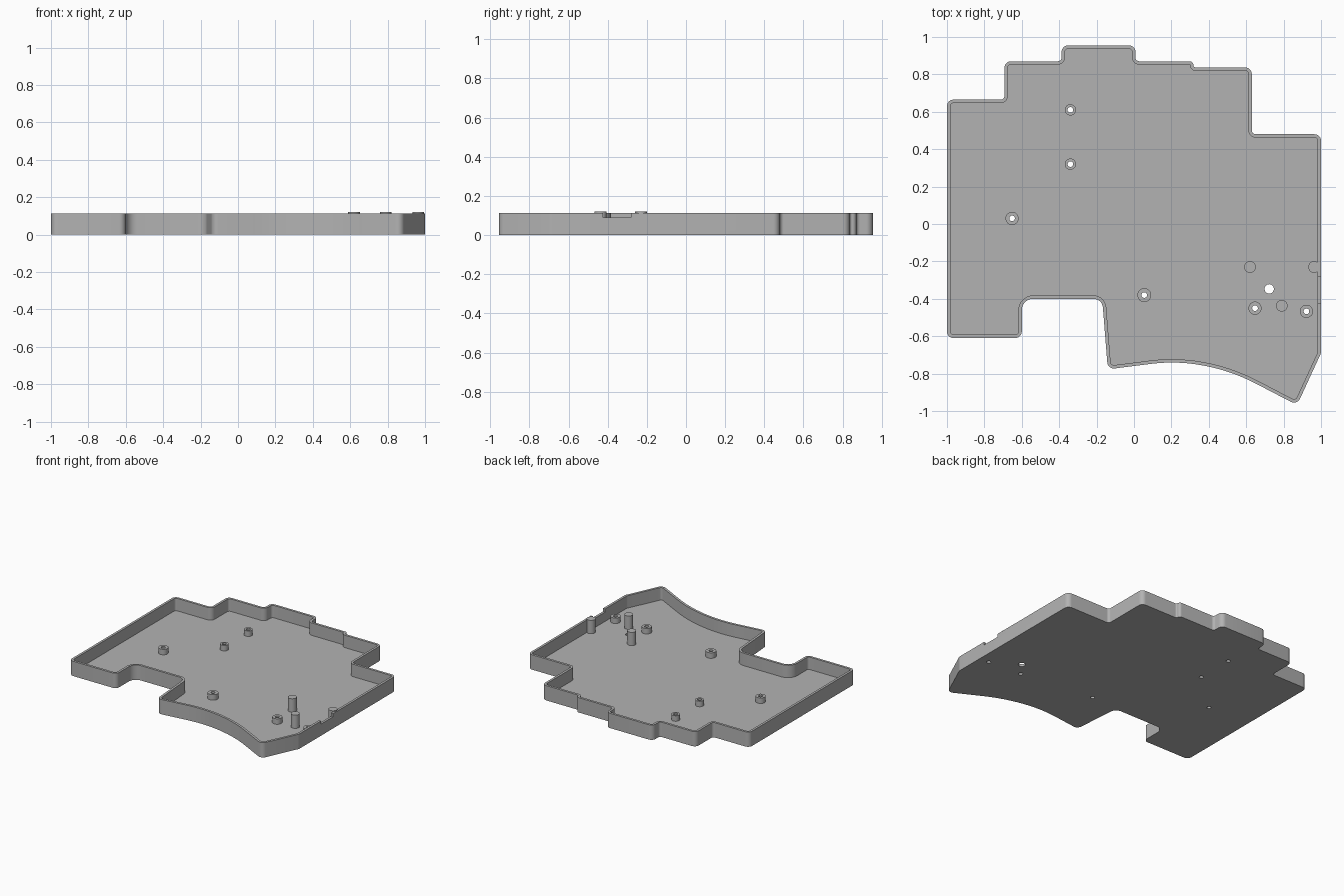
import bpy, bmesh, math
from mathutils import Vector

if "Cube" in bpy.data.objects:
    bpy.data.objects.remove(bpy.data.objects["Cube"], do_unlink=True)

grey = bpy.data.materials.new("plain grey")
grey.use_nodes = True
COLOUR = (0.45, 0.45, 0.45, 1)
grey.diffuse_color = COLOUR
grey.node_tree.nodes["Principled BSDF"].inputs["Base Color"].default_value = COLOUR

HEIGHT, FLOOR, WALL = 0.113, 0.018, 0.018
BOSS_TOP, PEG_TOP = 0.06, 0.12
R = 0.035


def finish(bm, name):
    bmesh.ops.recalc_face_normals(bm, faces=bm.faces)
    mesh = bpy.data.meshes.new(name)
    bm.to_mesh(mesh)
    bm.free()
    mesh.materials.append(grey)
    obj = bpy.data.objects.new(name, mesh)
    bpy.context.collection.objects.link(obj)
    return obj


def smooth(obj):
    bpy.ops.object.select_all(action="DESELECT")
    obj.select_set(True)
    bpy.context.view_layer.objects.active = obj
    bpy.ops.object.shade_smooth_by_angle(angle=math.radians(30))


def rounded(corners, steps=7):
    """Replace each (x, y, radius) corner by a tangent arc."""
    path = []
    for i, (x, y, r) in enumerate(corners):
        p = Vector((x, y))
        a = (Vector(corners[i - 1][:2]) - p).normalized()
        b = (Vector(corners[(i + 1) % len(corners)][:2]) - p).normalized()
        half = a.angle(b) / 2
        centre = p + (a + b).normalized() * r / math.sin(half)
        start = p + a * r / math.tan(half) - centre
        sweep = start.angle_signed(p + b * r / math.tan(half) - centre)
        for k in range(steps + 1):
            t = -sweep * k / steps
            c, s = math.cos(t), math.sin(t)
            path.append(centre + Vector((c * start.x - s * start.y, s * start.x + c * start.y)))
    return path


def inset(path, d):
    """Offset a counter-clockwise path inwards."""
    result = []
    for i, p in enumerate(path):
        a = (p - path[i - 1]).normalized()
        b = (path[(i + 1) % len(path)] - p).normalized()
        n = Vector((-a.y - b.y, a.x + b.x)).normalized()
        result.append(p + n * d / max(n.dot(Vector((-a.y, a.x))), 0.3))
    return result


def loft(bm, rings, closed=False):
    """Join (path, z) rings; cap the two ends, or join them into a tube."""
    loops = [[bm.verts.new((p.x, p.y, z)) for p in path] for path, z in rings]
    pairs = list(zip(loops, loops[1:])) + ([(loops[-1], loops[0])] if closed else [])
    for lo, hi in pairs:
        for i in range(len(lo)):
            bm.faces.new((lo[i - 1], lo[i], hi[i], hi[i - 1]))
    if not closed:
        bm.faces.new(loops[0])
        bm.faces.new(loops[-1])


def circle(x, y, r, n=32):
    return [Vector((x + r * math.cos(math.tau * i / n), y + r * math.sin(math.tau * i / n)))
            for i in range(n)]


# Stepped outline, counter-clockwise from the front right corner
outline = rounded([
    (-1, -0.61, R), (-0.60, -0.61, R), (-0.60, -0.40, 0.06), (-0.17, -0.40, 0.05),
    (-0.14, -0.777, R), (0.23, -0.73, 0.9), (0.52, -0.785, 1.0), (0.872, -0.968, R),
    (1, -0.69, 0.05), (1, 0.48, R), (0.63, 0.48, 0.02), (0.63, 0.837, R),
    (0.318, 0.837, 0.012), (0.318, 0.87, 0.02), (0.008, 0.87, 0.02), (0.008, 0.955, R),
    (-0.387, 0.955, R), (-0.387, 0.87, 0.02), (-0.693, 0.87, R), (-0.693, 0.665, 0.02),
    (-1, 0.665, R)])
inner = inset(outline, WALL)

# Tray: floor and surrounding wall
bm = bmesh.new()
loft(bm, [(outline, 0), (outline, HEIGHT), (inner, HEIGHT), (inner, FLOOR)])
tray = finish(bm, "tray")

bosses = [(-0.34, 0.61, 0.03), (-0.34, 0.32, 0.03), (-0.652, 0.03, 0.035),
          (0.055, -0.38, 0.037), (0.647, -0.45, 0.035), (0.922, -0.467, 0.035)]
HOLE = 0.015

# Cut the screw holes, the reset hole and the notch in the left wall
bm = bmesh.new()
for x, y, r in [(x, y, HOLE) for x, y, r in bosses] + [(0.723, -0.347, 0.025)]:
    ring = circle(x, y, r)
    loft(bm, [(ring, -0.05), (ring, FLOOR + 0.02)])
notch = [Vector(p) for p in ((0.97, -0.425), (1.05, -0.425), (1.05, -0.28), (0.97, -0.28))]
loft(bm, [(notch, 0.089), (notch, 0.2)])
cutter = finish(bm, "hole_cutter")
cutter.hide_render = True
mod = tray.modifiers.new("holes", "BOOLEAN")
mod.operation, mod.solver, mod.object = "DIFFERENCE", "EXACT", cutter
bpy.context.view_layer.objects.active = tray
bpy.ops.object.modifier_apply(modifier=mod.name)
bpy.data.objects.remove(cutter, do_unlink=True)
smooth(tray)

# Hollow screw bosses
for i, (x, y, r) in enumerate(bosses, 1):
    bm = bmesh.new()
    outer, bore = circle(x, y, r), circle(x, y, HOLE)
    loft(bm, [(outer, FLOOR - 0.002), (outer, BOSS_TOP), (bore, BOSS_TOP),
              (bore, FLOOR - 0.002)], closed=True)
    smooth(finish(bm, f"screw_boss_{i}"))

# Solid support pegs
for i, (x, y) in enumerate([(0.62, -0.23), (0.79, -0.437), (0.963, -0.23)], 1):
    bm = bmesh.new()
    ring = circle(x, y, 0.031)
    loft(bm, [(ring, FLOOR - 0.002), (ring, PEG_TOP)])
    smooth(finish(bm, f"support_peg_{i}"))
